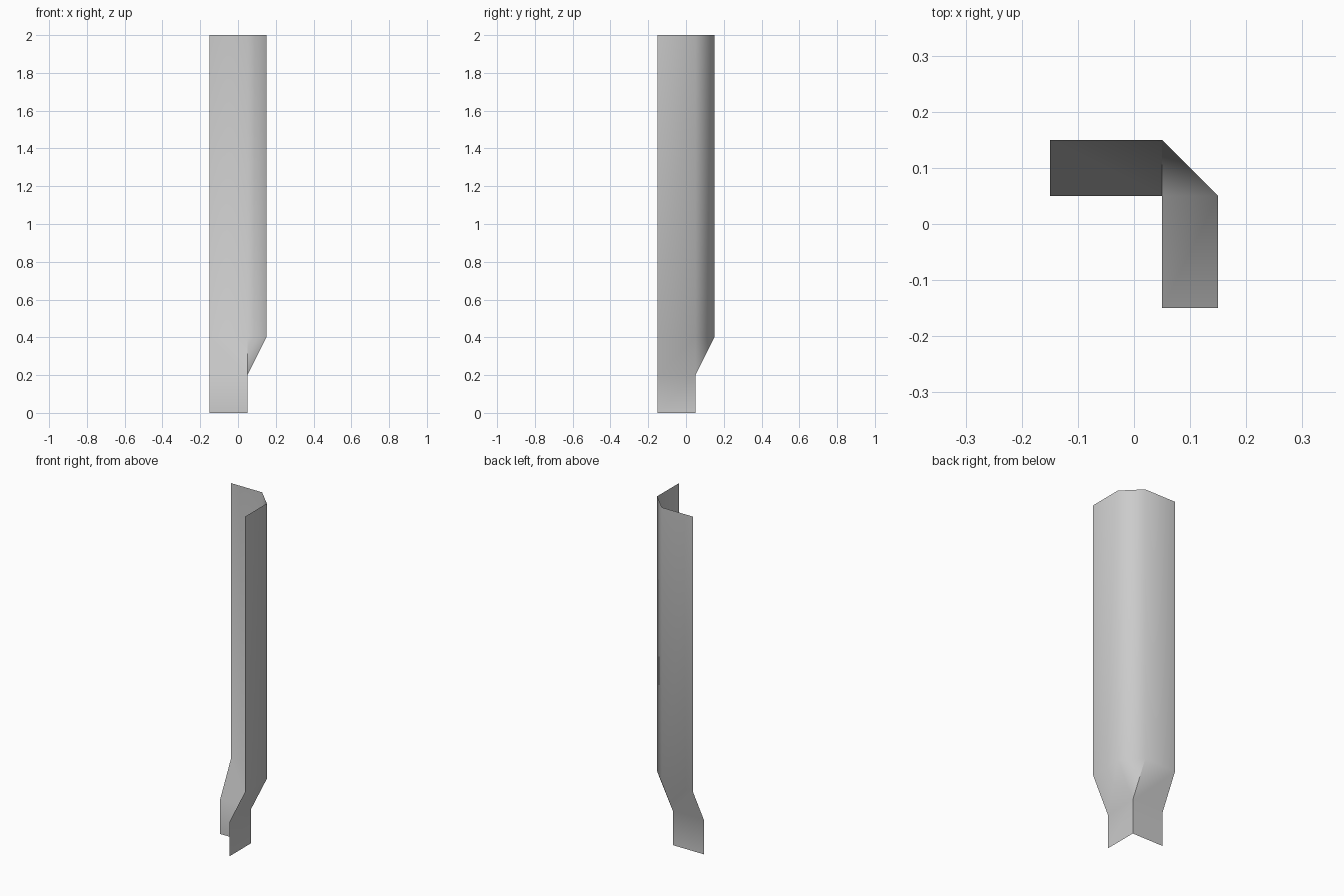
import bpy, bmesh

if "Cube" in bpy.data.objects:
    bpy.data.objects.remove(bpy.data.objects["Cube"])

# Plan profiles of the sheet: tight corner at the foot, chamfered corner above
foot = [(-0.15, 0.05), (0.05, 0.05), (0.05, 0.05), (0.05, -0.15)]
wide = [(-0.15, 0.15), (0.05, 0.15), (0.15, 0.05), (0.15, -0.15)]
levels = [(foot, 0.0), (foot, 0.2), (wide, 0.4), (wide, 2.0)]

bm = bmesh.new()
cache = {}


def vert(x, y, z):
    key = (x, y, z)
    if key not in cache:
        cache[key] = bm.verts.new(key)
    return cache[key]


# Open sheet lofted through the levels; the chamfer collapses at the foot
rings = [[vert(x, y, z) for x, y in prof] for prof, z in levels]
for lo, hi in zip(rings, rings[1:]):
    for i in range(3):
        corners = list(dict.fromkeys([lo[i + 1], lo[i], hi[i], hi[i + 1]]))
        if len(corners) > 2:
            bm.faces.new(corners).smooth = True

# Hard crease along the foot corner, fading out up one side of the chamfer
for a, b in ((0, 1), (1, 2)):
    bm.edges.get((rings[a][1], rings[b][1])).smooth = False

mesh = bpy.data.meshes.new("corner_wall_panel")
bm.to_mesh(mesh)
bm.free()
panel = bpy.data.objects.new("corner_wall_panel", mesh)
bpy.context.collection.objects.link(panel)
